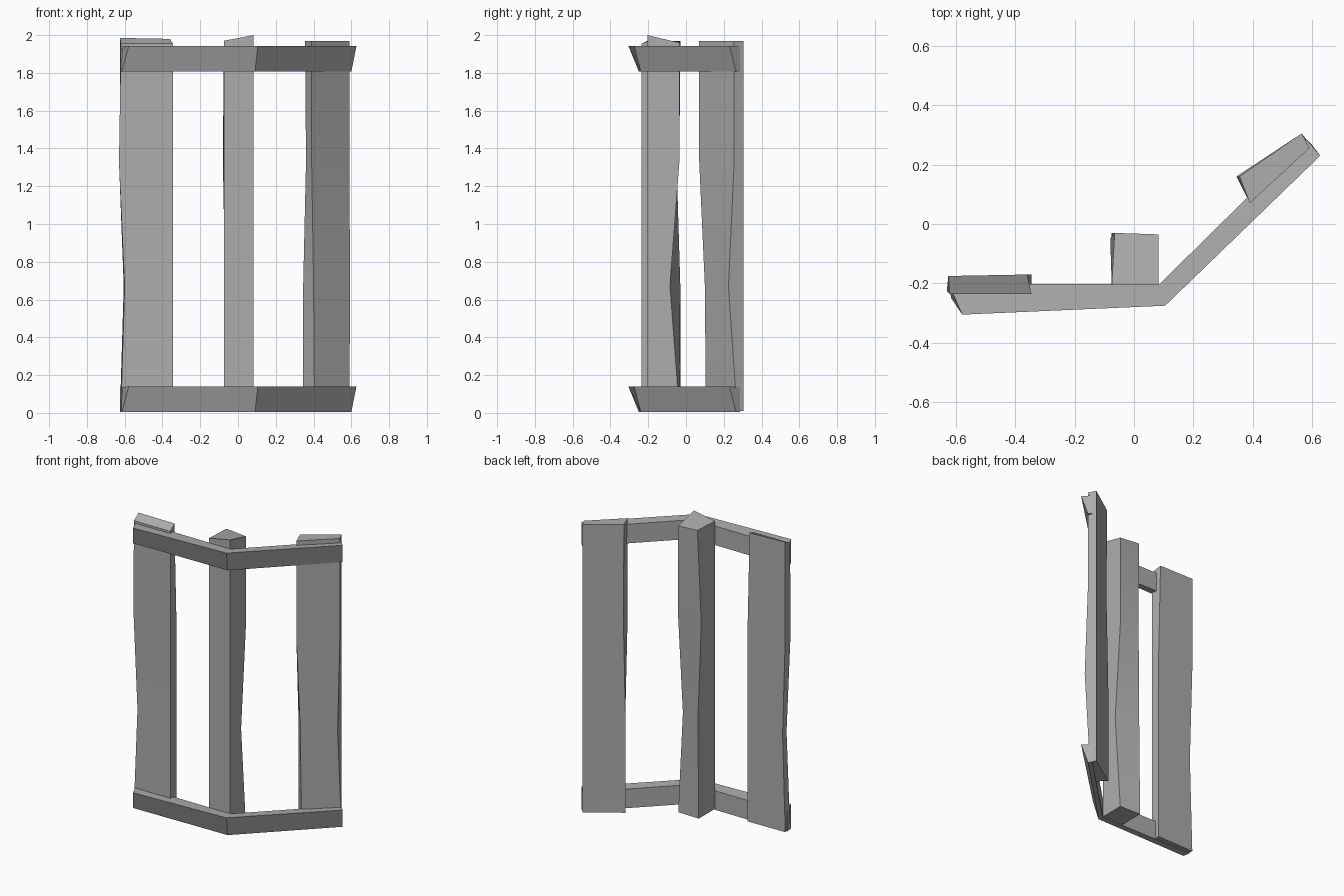
import bpy, bmesh, math

if "Cube" in bpy.data.objects:
    bpy.data.objects.remove(bpy.data.objects["Cube"])

grey = bpy.data.materials.new("weathered_grey")
grey.use_nodes = True
colour = (0.42, 0.42, 0.42, 1)
grey.diffuse_color = colour
grey.node_tree.nodes["Principled BSDF"].inputs["Base Color"].default_value = colour


def loft(name, rings):
    """Skin a closed bar through four-cornered rings."""
    bm = bmesh.new()
    loops = [[bm.verts.new(p) for p in ring] for ring in rings]
    for a, b in zip(loops, loops[1:]):
        for i in range(4):
            j = (i + 1) % 4
            bm.faces.new((a[i], a[j], b[j], b[i]))
    bm.faces.new(loops[0][::-1])
    bm.faces.new(loops[-1])
    bmesh.ops.recalc_face_normals(bm, faces=bm.faces)
    mesh = bpy.data.meshes.new(name)
    bm.to_mesh(mesh)
    bm.free()
    mesh.materials.append(grey)
    obj = bpy.data.objects.new(name, mesh)
    bpy.context.collection.objects.link(obj)
    bpy.ops.object.select_all(action='DESELECT')
    obj.select_set(True)
    bpy.context.view_layer.objects.active = obj
    bpy.ops.object.shade_smooth_by_angle(angle=math.radians(30))


def post(name, corners, shifts, tops, foot=0.01):
    """Upright with a nominal section, corner shifts per level and a rough top."""
    heights = ([foot] * 4, [0.67] * 4, [1.33] * 4, tops)
    rings = []
    for level, zs in enumerate(heights):
        ring = []
        for i, (x, y) in enumerate(corners):
            dx, dy = shifts.get((level, i), (0, 0))
            ring.append((x + dx, y + dy, zs[i]))
        rings.append(ring)
    loft(name, rings)


# Uprights: corners run front left, front right, back right, back left in plan
post("outer_board_right",
     [(-0.62, -0.235), (-0.345, -0.235), (-0.345, -0.17), (-0.625, -0.175)],
     {(1, 0): (0.02, 0.01), (1, 3): (0.02, 0), (2, 0): (-0.01, 0.01),
      (3, 2): (-0.015, 0)},
     [1.955, 1.955, 1.98, 1.985])
post("middle_post",
     [(-0.075, -0.205), (0.083, -0.205), (0.083, -0.035), (-0.075, -0.03)],
     {(1, 2): (0, -0.05), (1, 3): (0.007, 0), (2, 3): (-0.005, -0.02),
      (3, 3): (0.01, 0)},
     [1.97, 2.0, 1.96, 1.97])
post("outer_board_left",
     [(0.395, 0.085), (0.59, 0.255), (0.565, 0.305), (0.345, 0.16)],
     {(0, 0): (0.01, 0.02), (0, 1): (0, 0.015), (1, 0): (0.005, 0.015),
      (1, 1): (0.003, -0.03), (2, 0): (-0.005, -0.015),
      (3, 0): (-0.005, -0.015), (2, 3): (0.015, 0), (3, 3): (0.01, 0)},
     [1.97] * 4)

# Bent rails, with the front face leaning outward towards the top
for name, z in (("bottom_rail", 0), ("top_rail", 1.803)):
    stations = [((-0.578, -0.305), (-0.615, -0.25), (-0.625, -0.2)),
                ((0.105, -0.275), (0.09, -0.24), (0.085, -0.203)),
                ((0.627, 0.23), (0.6, 0.265), (0.58, 0.285))]
    loft(name, [((*top, z + 0.14), (*low, z + 0.005),
                 (*back, z + 0.005), (*back, z + 0.135))
                for top, low, back in stations])
